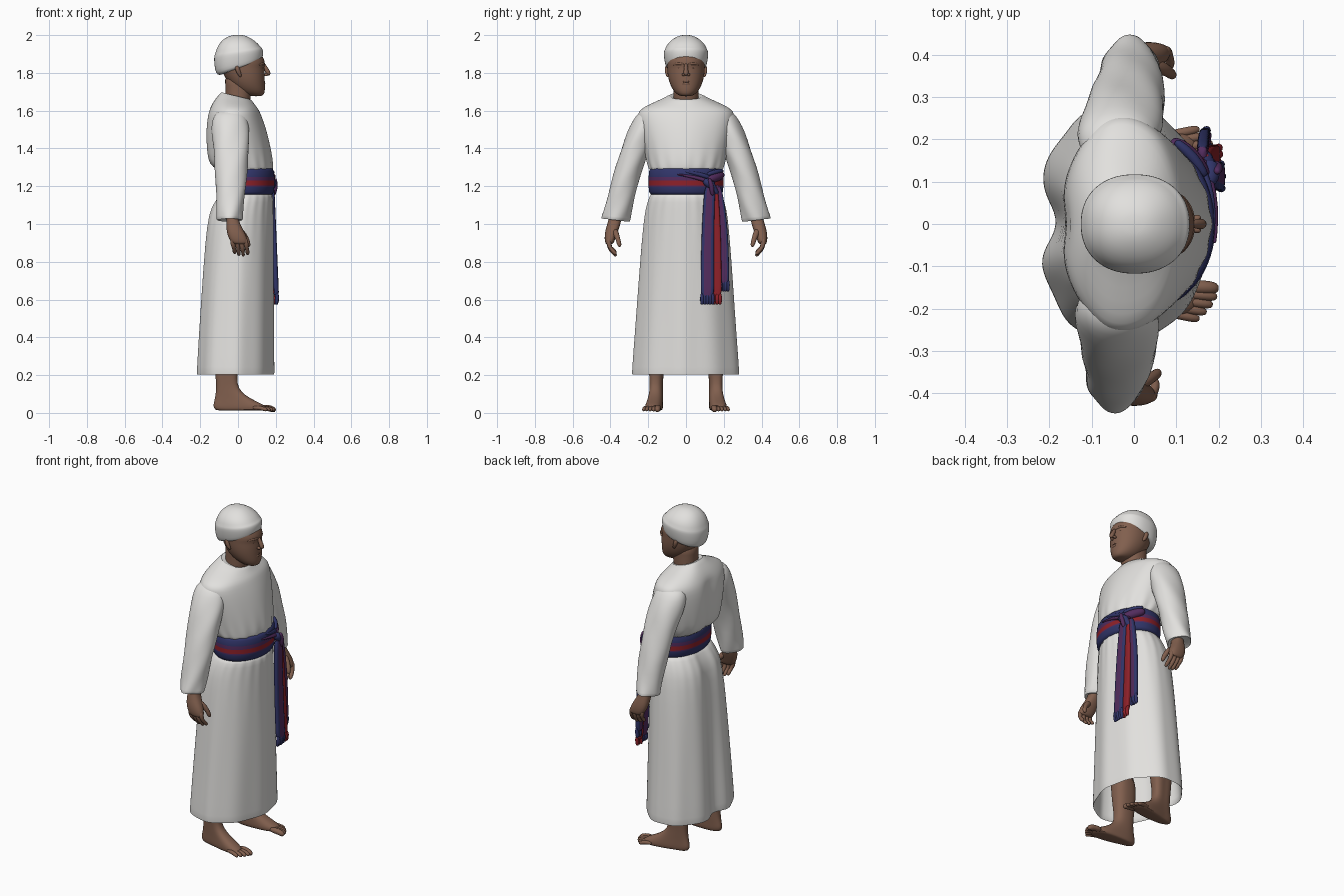
import bpy, bmesh, math, random
from mathutils import Vector
random.seed(4)


def material(name, rgb):
    m = bpy.data.materials.new(name)
    m.diffuse_color = (*rgb, 1)
    return m


WHITE = material("white cloth", (0.76, 0.75, 0.73))
SKIN = material("brown skin", (0.22, 0.115, 0.076))
DARK = material("dark brown", (0.12, 0.06, 0.04))
BLUE = material("dark blue", (0.03, 0.035, 0.14))
PURPLE = material("purple", (0.085, 0.025, 0.11))
RED = material("red", (0.27, 0.015, 0.022))


def finish(name, bm, mats, rule=None, sub=1):
    """Turn a bmesh into a smooth object, coloured by a rule on face centres."""
    bmesh.ops.recalc_face_normals(bm, faces=bm.faces)
    for f in bm.faces:
        f.material_index = rule(f.calc_center_median()) if rule else 0
    me = bpy.data.meshes.new(name)
    bm.to_mesh(me)
    bm.free()
    ob = bpy.data.objects.new(name, me)
    bpy.context.collection.objects.link(ob)
    for m in mats:
        me.materials.append(m)
    bpy.context.view_layer.objects.active = ob
    ob.select_set(True)
    bpy.ops.object.shade_smooth_by_angle(angle=math.radians(60))
    ob.select_set(False)
    if sub:
        ob.modifiers.new("smooth", "SUBSURF").levels = sub


def bridge(bm, loops):
    for a, b in zip(loops, loops[1:]):
        for i in range(len(a)):
            j = (i + 1) % len(a)
            bm.faces.new((a[i], a[j], b[j], b[i]))
    bm.faces.new(loops[0])
    bm.faces.new(loops[-1])


def loft(name, rings, mats, n=40, p=2.2, pf=None, warp=None, **kw):
    """Stacked superellipse rings (z, x0, x1, y0, y1, tilt); pf is the front roundness."""
    bm = bmesh.new()
    loops = []
    for z, x0, x1, y0, y1, *tilt in rings:
        loop = []
        for i in range(n):
            t = math.tau * i / n
            c, s = math.cos(t), math.sin(t)
            e = 2 / (pf if pf and c > 0 else p)
            x = (x0 + x1) / 2 + (x1 - x0) / 2 * math.copysign(abs(c) ** e, c)
            y = (y0 + y1) / 2 + (y1 - y0) / 2 * math.copysign(abs(s) ** e, s)
            co = (x, y, z + (tilt[0] * c if tilt else 0))
            loop.append(bm.verts.new(warp(*co, t) if warp else co))
        loops.append(loop)
    bridge(bm, loops)
    finish(name, bm, mats, **kw)


def tube(name, pts, radii, mat, n=10, flat=1.0):
    """Round-ended limb through points; flat squashes it."""
    pts = [Vector(q) for q in pts]
    d0, d1 = (pts[1] - pts[0]).normalized(), (pts[-1] - pts[-2]).normalized()
    pts = [pts[0] - d0 * radii[0] * .7] + pts + [pts[-1] + d1 * radii[-1] * .8]
    radii = [radii[0] * .5] + list(radii) + [radii[-1] * .5]
    bm = bmesh.new()
    loops = []
    for k, (q, r) in enumerate(zip(pts, radii)):
        d = (pts[min(k + 1, len(pts) - 1)] - pts[max(k - 1, 0)]).normalized()
        u = d.cross(Vector((0.1, 0.3, 1)) if abs(d.z) < .8 else Vector((1, 0, 0))).normalized()
        v = d.cross(u) * flat
        angles = [math.tau * i / n for i in range(n)]
        loops.append([bm.verts.new(q + r * (u * math.cos(a) + v * math.sin(a))) for a in angles])
    bridge(bm, loops)
    finish(name, bm, [mat])


def sym(z, x0, x1, y, tilt=0):
    return (z, x0, x1, -y, y, tilt)


# Skirt: flares downward with soft folds, two lobes at the back, and an inner lining
def skirt_folds(x, y, z, t):
    k = min(1, max(0, (1.2 - z) / 0.8))
    f = 1 + 0.018 * k * math.cos(9 * t + 1) + 0.010 * math.cos(22 * t) * math.exp(-((z - 1.1) / .12) ** 2)
    x, y = x * f, y * (1 + (f - 1) * .6)
    if x < 0:
        x += 0.04 * (0.4 + 0.6 * k) * math.exp(-(y / 0.06) ** 2)
    return x, y, z


SKIRT = [sym(.20, -.225, .190, .283), sym(.215, -.226, .190, .284), sym(.4, -.216, .189, .27),
         sym(.6, -.204, .188, .256), sym(.8, -.191, .187, .242), sym(1.0, -.174, .187, .226),
         sym(1.09, -.152, .187, .213), sym(1.14, -.115, .186, .195), sym(1.18, -.095, .18, .183)]
LINING = [(z, a + .008, b - .008, c + .008, d - .008) for z, a, b, c, d, _ in SKIRT[:7] if z != .215]
loft("robe_skirt", LINING[::-1] + SKIRT, [WHITE], n=88, p=2.3, pf=1.85, warp=skirt_folds)


# Upper robe: blouses over the belt, spreads into the shoulders, neckline lower in front
def torso_folds(x, y, z, t):
    f = 1 + 0.018 * math.cos(17 * t) * math.exp(-((z - 1.31) / .05) ** 2) + 0.006 * math.cos(7 * t)
    if x < 0 and z < 1.6:
        x += 0.012 * math.exp(-(y / 0.05) ** 2)
    return x * f, y * f, z


loft("robe_top", [sym(1.27, -.095, .175, .185), sym(1.29, -.12, .182, .195), sym(1.315, -.158, .184, .205),
                  sym(1.37, -.17, .178, .217), sym(1.45, -.175, .162, .236), sym(1.53, -.172, .14, .252),
                  sym(1.58, -.163, .12, .257), sym(1.608, -.152, .108, .243), sym(1.637, -.132, .092, .185, -.01),
                  sym(1.665, -.105, .076, .115, -.016), sym(1.684, -.085, .066, .084, -.02),
                  sym(1.668, -.075, .056, .072, -.02)],
     [WHITE], n=68, p=2.2, pf=2.0, warp=torso_folds)

# Belt with stripes by height
BANDS = zip([1.155, 1.17, 1.197, 1.204, 1.229, 1.25, 1.28, 1.295], (.012, .003, 0, 0, 0, 0, .003, .012))
loft("belt", [sym(z, -.108 + e, .193 - e, .198 - e) for z, e in BANDS], [BLUE, PURPLE, RED], n=64, pf=2.0,
     rule=lambda c: 2 if 1.204 < c.z < 1.229 else 1 if 1.197 < c.z < 1.25 else 0, sub=0)

# Crossing wrap, knot and loop on the belt front
tube("belt_wrap", [(.189, -.04, 1.262), (.185, .04, 1.25), (.17, .1, 1.232), (.16, .14, 1.22)],
     [.008, .018, .021, .02], PURPLE, flat=.6)
tube("belt_wrap_edge", [(.188, 0, 1.277), (.18, .07, 1.264), (.163, .12, 1.247)], [.006, .013, .013], BLUE)
tube("belt_loop", [(.16, .12, 1.235), (.13, .16, 1.25), (.10, .185, 1.26)], [.025, .028, .024], PURPLE)
tube("belt_loop_edge", [(.165, .12, 1.265), (.14, .16, 1.277), (.105, .19, 1.282)], [.012, .014, .012], BLUE)
tube("knot", [(.18, .105, 1.225), (.18, .135, 1.21), (.168, .155, 1.17)], [.022, .031, .026], BLUE)
tube("knot_fold", [(.197, .125, 1.235), (.20, .135, 1.20), (.19, .14, 1.16)], [.01, .014, .012], PURPLE)

# Hanging sash ends: (name, y0, y1, x at bottom, bottom z, colours)
for name, y0, y1, x, zb, edge, core in [("sash_left", .078, .148, .207, .60, BLUE, PURPLE),
                                        ("sash_middle", .142, .188, .196, .60, RED, RED),
                                        ("sash_right", .178, .228, .172, .67, BLUE, PURPLE)]:
    mid, half = (y0 + y1) / 2, (y1 - y0) / 2
    rings = []
    for i in range(9):
        k = i / 8
        yc, w = mid + (.138 - mid) * k ** 3 * .6, half * (1 - .2 * k ** 2)
        xc = x - (.026 if x > .18 else .008) * k
        rings.append((zb + (1.21 - zb) * k, xc - .016, xc + .011, yc - w, yc + w))
    loft(name, rings, [edge, core], n=32, p=3.2,
         rule=lambda c: 1 if abs(c.y - mid - (.138 - mid) * ((c.z - zb) / (1.21 - zb)) ** 3 * .6) < half * .5 else 0)
    # Knotted fringe
    count = max(3, round((y1 - y0) / .014))
    for i in range(count):
        y, dx = y0 + (y1 - y0) * (i + .5) / count, random.uniform(-.006, .004)
        tube(name + "_tassel", [(x, y, zb + .03), (x + dx + .004, y, zb + .01), (x + dx, y, zb - .02)],
             [.008, .012, .010], edge, n=8)

# Neck, head and face
loft("neck", [sym(1.60, -.07, .06, .07), sym(1.68, -.066, .066, .066), sym(1.73, -.066, .08, .066),
              sym(1.80, -.075, .08, .072)], [SKIN])
loft("head", [sym(1.676, .07, .122, .025), sym(1.684, .03, .137, .045), sym(1.705, -.01, .143, .067),
              sym(1.74, -.045, .142, .085), sym(1.775, -.068, .142, .095), sym(1.81, -.085, .141, .099),
              sym(1.832, -.09, .138, .1), sym(1.85, -.095, .145, .101), sym(1.88, -.1, .136, .101),
              sym(1.94, -.08, .1, .08)], [SKIN], p=2.1)
tube("nose", [(.136, 0, 1.845), (.15, 0, 1.82), (.160, 0, 1.797)], [.009, .012, .015], SKIN)
for lip, z, r, mat in (("upper_lip", 1.754, .006, DARK), ("lower_lip", 1.743, .007, SKIN)):
    tube(lip, [(.133, -.028, z - .002), (.142, 0, z), (.133, .028, z - .002)], [.004, r, .004], mat)
for s in (-1, 1):
    tube("nostril", [(.143, s * .012, 1.79), (.152, s * .014, 1.791)], [.009, .009], SKIN)
    tube("eye", [(.131, s * .025, 1.826), (.127, s * .038, 1.827), (.117, s * .052, 1.825)],
         [.005, .007, .005], DARK, flat=.8)
    tube("brow", [(.139, s * .014, 1.845), (.131, s * .04, 1.851), (.113, s * .064, 1.844)],
         [.006, .008, .006], SKIN)
    tube("ear", [(-.005, s * .099, 1.83), (.0, s * .102, 1.81), (.012, s * .097, 1.785)],
         [.013, .013, .009], SKIN)

# Wrapped cap: lower edge rises toward the forehead
loft("head_wrap", [sym(1.825, -.09, .115, .092, .038), sym(1.828, -.108, .127, .104, .040),
                   sym(1.85, -.122, .132, .111, .038), sym(1.89, -.127, .133, .118, .026),
                   sym(1.912, -.126, .128, .118, .02), sym(1.917, -.121, .121, .113, .018),
                   sym(1.945, -.112, .106, .105, .01), sym(1.975, -.085, .082, .078),
                   sym(1.994, -.05, .05, .045), sym(2.001, -.02, .02, .018)], [WHITE], n=48)

# Sleeves, hands, legs and feet on both sides
SLEEVE = [(1.606, -.08, .0, .15, .215), (1.592, -.115, .035, .13, .25), (1.555, -.138, .052, .125, .278),
          (1.48, -.14, .06, .15, .314), (1.40, -.13, .058, .19, .342), (1.30, -.123, .052, .228, .374),
          (1.20, -.118, .042, .258, .402), (1.10, -.113, .03, .28, .426), (1.03, -.11, .022, .298, .444),
          (1.015, -.108, .02, .302, .446), (1.03, -.09, .0, .32, .43)]
for s, side in ((-1, "right"), (1, "left")):
    def place(x, y, z, t=0):
        """Mirror the arm; the left one swings slightly forward."""
        return x + (0.035 * min(1, max(0, (1.6 - z) / .5)) if s > 0 else 0), s * y, z

    def sleeve_folds(x, y, z, t):
        w = 0.005 * math.sin(4 * t + z * 26) * (z < 1.55)
        return place(x + w * math.cos(t), y + w * math.sin(t), z + (.12 * (y - .372) if z < 1.05 else 0))

    def splay(x, y, z, t=0):
        """Widen and turn the foot outward toward the toes."""
        k = max(0, x + .06)
        return x, s * (.155 + (y - .155) * (1 + 2.8 * k) + .13 * k), z

    loft(side + "_sleeve", SLEEVE, [WHITE], n=32, p=2.1, warp=sleeve_folds)
    loft(side + "_palm", [(1.08, -.06, -.005, .335, .4), (1.02, -.06, .002, .342, .41), (.98, -.063, .022, .352, .424),
                          (.94, -.056, .044, .368, .432), (.905, -.04, .054, .380, .43),
                          (.892, -.022, .046, .388, .424)], [SKIN], n=20, p=2.4, warp=place)
    for i in range(4):
        x, up = -.03 + i * .023, (.014, .004, 0, .008)[i]
        tube(side + "_finger", [place(x, .41, .915), place(x + .006, .406, .88), place(x + .01, .393, .855 + up),
                                place(x + .012, .375, .836 + up)], [.014, .0135, .0125, .011], SKIN)
    tube(side + "_thumb", [place(.005, .38, .965), place(.036, .367, .94), place(.05, .358, .912),
                           place(.056, .352, .888)], [.02, .016, .0135, .012], SKIN)
    loft(side + "_leg_and_foot", [(.012, -.105, .14, .13, .18), (.016, -.122, .152, .122, .188),
                                  (.035, -.132, .15, .119, .19), (.055, -.128, .11, .12, .189),
                                  (.08, -.122, .06, .12, .188), (.11, -.117, .018, .121, .188),
                                  (.15, -.115, -.006, .123, .188), (.22, -.122, .0, .117, .193),
                                  (.32, -.13, .01, .108, .2), (.45, -.12, .015, .1, .205)],
         [SKIN], n=28, p=2.4, warp=splay)
    for i in range(5):
        y, tip = .134 + i * .0118, (.196, .196, .186, .172, .155)[i]
        r = (.0175, .0125, .012, .0115, .0115)[i]
        tube(side + "_toe", [splay(tip - .07, y, .028), splay(tip - .03, y, .026), splay(tip - .008, y, .017)],
             [r, r, r * .95], SKIN)
